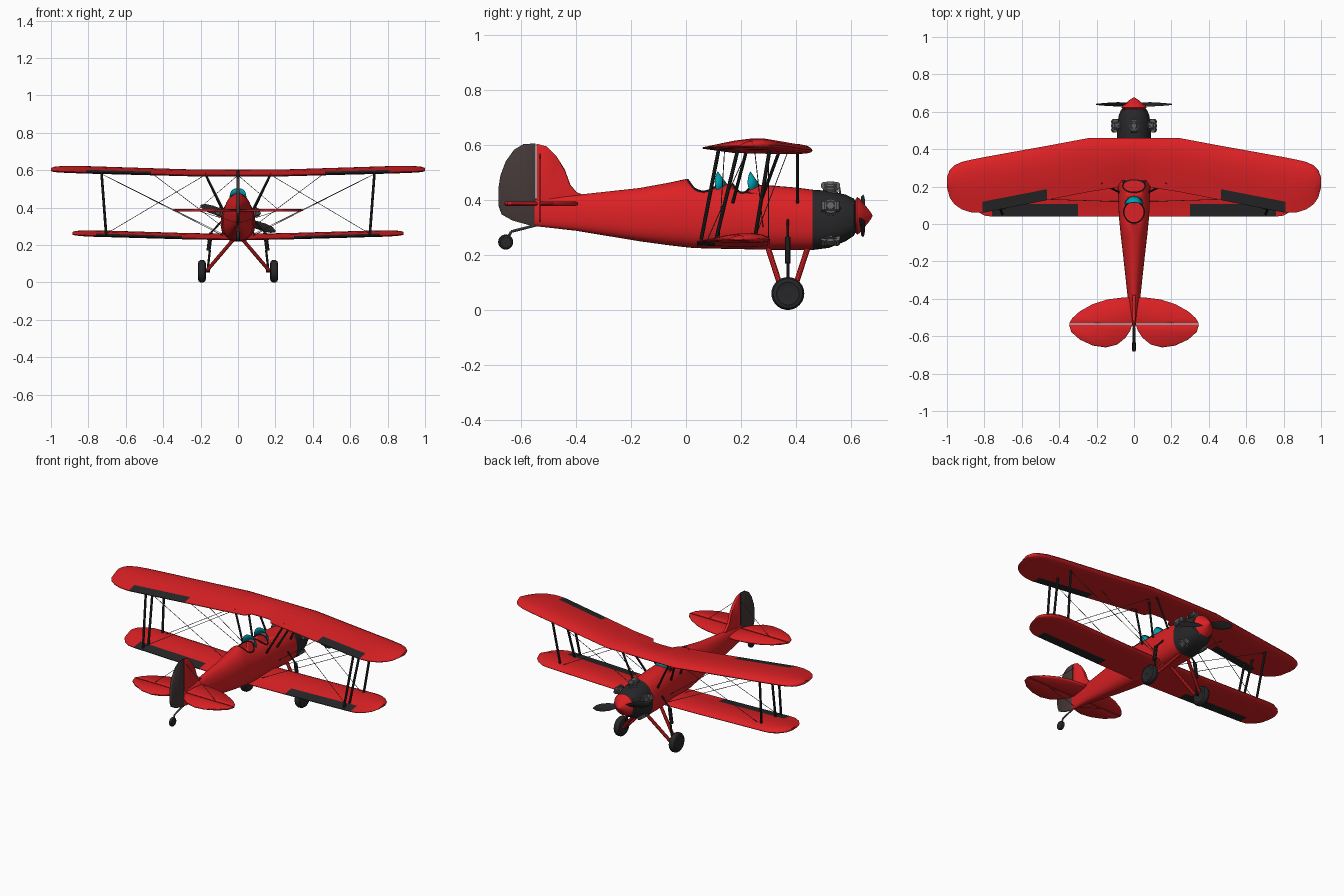
import bpy, bmesh, math
from mathutils import Vector, Matrix

if "Cube" in bpy.data.objects:
    bpy.data.objects.remove(bpy.data.objects["Cube"])

def mat(name, c):
    m = bpy.data.materials.new(name)
    m.diffuse_color = (*c, 1)
    m.use_nodes = True
    m.node_tree.nodes["Principled BSDF"].inputs["Base Color"].default_value = m.diffuse_color
    return m

RED, BLACK = mat("red", (.72, .015, .018)), mat("black", (.02, .02, .022))
RUST, TEAL = mat("dark_brown", (.06, .04, .04)), mat("teal", (.0, .36, .45))
GREY, STEEL = mat("grey", (.12, .12, .13)), mat("wire", (.08, .08, .08))

def finish(name, bm, *mats, angle=35, mirror=False):
    bmesh.ops.recalc_face_normals(bm, faces=bm.faces)
    me = bpy.data.meshes.new(name)
    bm.to_mesh(me)
    bm.free()
    ob = bpy.data.objects.new(name, me)
    bpy.context.collection.objects.link(ob)
    for m in mats:
        me.materials.append(m)
    if mirror:
        ob.modifiers.new("mirror", 'MIRROR')
    bpy.ops.object.select_all(action='DESELECT')
    bpy.context.view_layer.objects.active = ob
    ob.select_set(True)
    bpy.ops.object.shade_smooth_by_angle(angle=math.radians(angle))
    return ob

def loft(bm, rings, cap=True):
    vs = [[bm.verts.new(p) for p in r] for r in rings]
    n = len(vs[0])
    faces = [[bm.faces.new((a[i], a[(i+1) % n], b[(i+1) % n], b[i])) for i in range(n)]
             for a, b in zip(vs, vs[1:])]
    if cap:
        bm.faces.new(vs[0])
        bm.faces.new(vs[-1])
    return faces

def rod(bm, a, b, r1, r2=None, seg=10):
    a, b = Vector(a), Vector(b)
    d = b - a
    m = Matrix.Translation((a+b)/2) @ d.to_track_quat('Z', 'Y').to_matrix().to_4x4()
    bmesh.ops.create_cone(bm, cap_ends=True, segments=seg, radius1=r1,
                          radius2=r1 if r2 is None else r2, depth=d.length, matrix=m)

def rods(name, pairs, r, m, mirror=True, seg=10):
    bm = bmesh.new()
    for a, b in pairs:
        rod(bm, a, b, r, seg=seg)
    return finish(name, bm, m, mirror=mirror)

def plate(name, pts, t, axis, at, m, mirror=False):
    # flat outline with a thinner rim; axis 'x' takes (y, z), axis 'z' takes (x, y)
    put = (lambda p, h: (at+h, p[0], p[1])) if axis == 'x' else (lambda p, h: (p[0], p[1], at+h))
    c = Vector((sum(p[0] for p in pts), sum(p[1] for p in pts))) / len(pts)
    inner = [c + (Vector(p)-c)*.9 for p in pts]
    bm = bmesh.new()
    loft(bm, [[put(p, h) for p in o] for o, h in
              ((inner, -t), (pts, -t*.4), (pts, t*.4), (inner, t))])
    return finish(name, bm, m, mirror=mirror, angle=50)

# fuselage: stations are y, top z, bottom z, half width
BODY = [(-.55, .405, .305, .008), (-.4, .418, .288, .033), (-.17, .443, .25, .058),
        (-.06, .463, .235, .071), (0, .476, .228, .077), (.03, .46, .225, .08),
        (.15, .458, .222, .086), (.3, .453, .219, .09), (.4, .445, .218, .092), (.46, .437, .218, .091)]
COWL = [(.46, .437, .218, .091), (.52, .433, .226, .091), (.58, .419, .25, .082),
        (.61, .405, .27, .07), (.62, .39, .29, .052)]

def ring(y, top, bot, w, n=40):
    zc, out = (top+bot)/2 - .005, []
    for i in range(n):
        a = 2*math.pi*i/n
        c, s = math.cos(a), math.sin(a)
        e = 2/2.1 if s > 0 else 2/2.7
        out.append((w*math.copysign(abs(c)**e, c), y,
                    zc + ((top-zc) if s > 0 else (zc-bot))*math.copysign(abs(s)**e, s)))
    return out

def deck(x, y):
    # height of the upper fuselage surface
    for a, b in zip(BODY, BODY[1:]):
        if a[0] <= y <= b[0]:
            t = (y-a[0])/(b[0]-a[0])
            top, bot, w = (a[i]+(b[i]-a[i])*t for i in (1, 2, 3))
            zc = (top+bot)/2 - .005
            return zc + (top-zc)*max(0, 1-(abs(x)/w)**2.1)**(1/2.1)

bm = bmesh.new()
loft(bm, [ring(*s) for s in BODY])
body = finish("fuselage", bm, RED)
bm = bmesh.new()
loft(bm, [ring(*s) for s in COWL])
finish("engine_cowl", bm, BLACK)

# cockpits: opening, rim and windscreen
for name, yc, ry, rx in (("rear", .064, .058, .055), ("front", .205, .036, .06)):
    bm = bmesh.new()
    bmesh.ops.create_cone(bm, cap_ends=True, segments=32, radius1=1, radius2=1, depth=1,
                          matrix=Matrix.Translation((0, yc, .83)) @ Matrix.Diagonal((rx, ry, 1, 1)))
    cut = finish(name + "_cockpit_cutter", bm, BLACK)
    cut.hide_render = True
    cut.hide_set(True)
    b = body.modifiers.new(name, 'BOOLEAN')
    b.operation, b.solver, b.object = 'DIFFERENCE', 'EXACT', cut
    pts = [(rx*math.cos(a), yc+ry*math.sin(a)) for a in (math.pi*i/16 for i in range(33))]
    pts = [(x, y, deck(x, y)) for x, y in pts]
    rods(name + "_cockpit_rim", list(zip(pts, pts[1:])), .004, BLACK, mirror=False, seg=6)
    bm = bmesh.new()
    rows = []
    for i in range(13):
        a = math.radians(-80 + 160*i/12)
        x, y = .052*math.sin(a), yc+ry-.02+.05*math.cos(a)
        z = deck(x, y)
        rows.append([bm.verts.new((x, y, z-.004)),
                     bm.verts.new((x*.85, y-.036*math.cos(a), z+.003+(.5-z)*math.cos(a)**.5))])
    for p, q in zip(rows, rows[1:]):
        bm.faces.new((p[0], q[0], q[1], p[1]))
    ws = finish(name + "_windscreen", bm, TEAL)
    ws.modifiers.new("thick", 'SOLIDIFY').thickness = .003

# wings: stations are x, leading y, trailing y, bottom z, thickness
def wing(name, stations, hinge, ailerons):
    fr = [0, .03, .1, .22, .4, .6, hinge, 1]
    up = [.35, .62, .85, 1, .98, .8, .5, .2]
    lo = [.35, .15, .04, 0, 0, .02, .05, .1]
    loop = list(zip(fr, up)) + list(zip(fr, lo))[:0:-1]
    bm = bmesh.new()
    strips = loft(bm, [[(x, le+(te-le)*f, z+t*h) for f, h in loop] for x, le, te, z, t in stations])
    for strip, s in zip(strips, stations):
        if ailerons[0] <= s[0] < ailerons[1]:
            for i in (6, 7, 8):
                strip[i].material_index = 1
    bmesh.ops.delete(bm, geom=[f for f in bm.faces if all(abs(v.co.x) < 1e-6 for v in f.verts)],
                     context='FACES_ONLY')
    finish(name, bm, RED, BLACK, mirror=True, angle=40)

wing("upper_wing", [(0, .46, .235, .567, .036), (.065, .46, .232, .567, .036), (.09, .46, .195, .567, .037),
     (.24, .46, .172, .567, .037), (.465, .418, .128, .573, .038), (.81, .356, .06, .582, .04),
     (.87, .344, .062, .584, .039), (.92, .332, .078, .586, .037), (.96, .314, .105, .588, .033),
     (.985, .29, .14, .591, .027), (1, .25, .195, .595, .017)], .8, (.46, .8))
wing("lower_wing", [(0, .305, .04, .225, .034), (.3, .305, .04, .231, .034), (.76, .305, .04, .244, .035),
     (.8, .3, .045, .245, .034), (.84, .28, .068, .248, .03), (.87, .25, .105, .251, .024),
     (.885, .215, .15, .255, .015)], .75, (.29, .75))

# struts
rods("interplane_struts", [((.73, .12, .59), (.705, .055, .255)), ((.73, .19, .59), (.705, .11, .26)),
                           ((.73, .305, .59), (.705, .25, .26))], .007, BLACK)
rods("cabane_struts", [((.175, .405, .58), (.085, .405, .39)), ((.175, .34, .58), (.085, .27, .39)),
                       ((.175, .22, .58), (.08, .17, .39))], .006, BLACK)
# bracing wires
rods("wing_wires", [((.73, .3, .58), (.085, .3, .26)), ((.73, .14, .58), (.08, .12, .25)),
                    ((.705, .25, .26), (.175, .37, .575)), ((.705, .08, .26), (.175, .22, .575)),
                    ((.45, .25, .575), (.085, .28, .3))], .0016, STEEL, seg=5)
rods("tail_wires", [((.004, -.53, .57), (.22, -.53, .385)), ((.01, -.53, .32), (.22, -.53, .385))],
     .0014, STEEL, seg=5)

# tail surfaces
plate("fin", [(-.543, .604), (-.505, .594), (-.47, .558), (-.44, .51), (-.42, .455), (-.395, .425),
              (-.36, .41), (-.36, .37), (-.543, .33)], .008, 'x', 0, RED)
plate("rudder", [(-.547, .605), (-.59, .603), (-.625, .582), (-.655, .54), (-.674, .49), (-.682, .44),
                 (-.682, .38), (-.67, .347), (-.63, .325), (-.547, .302)], .008, 'x', 0, RUST)
plate("tailplane", [(0, -.392), (.06, -.393), (.14, -.403), (.22, -.428), (.29, -.467), (.33, -.503),
                    (.348, -.533), (0, -.533)], .008, 'z', .386, RED, True)
plate("elevator", [(.01, -.538), (.348, -.538), (.335, -.578), (.29, -.618), (.22, -.65), (.15, -.66),
                   (.09, -.645), (.045, -.608), (.02, -.57)], .008, 'z', .386, RED, True)

# radial engine: five finned cylinders with heads and pushrods
bm = bmesh.new()
C = Vector((0, .525, .342))
for k in range(5):
    a = math.radians(90 + 72*k)
    d, s, y = Vector((math.cos(a), 0, math.sin(a))), Vector((-math.sin(a), 0, math.cos(a))), Vector((0, 1, 0))
    rod(bm, C+d*.05, C+d*.115, .021, seg=16)
    for j in range(5):
        rod(bm, C+d*(.075+.009*j), C+d*(.079+.009*j), .027, seg=16)
    rod(bm, C+d*.108, C+d*.124, .024, .014, seg=16)
    for off in (-.022, .022):
        rod(bm, C+d*.11+y*off-s*.016, C+d*.11+y*off+s*.016, .014, seg=10)
    rod(bm, C+d*.06+y*.038, C+d*.112+y*.03, .004, seg=6)
finish("engine_cylinders", bm, GREY)

# spinner and propeller
bm = bmesh.new()
loft(bm, [[(r*math.cos(i*math.pi/14), y, .342+r*math.sin(i*math.pi/14)) for i in range(28)]
          for y, r in ((.615, .06), (.622, .068), (.632, .062), (.648, .042), (.663, .024), (.673, .01), (.677, .002))])
finish("spinner", bm, RED)
bm = bmesh.new()
for side in (0, math.pi):
    rot = Matrix.Translation((0, .64, .342)) @ Matrix.Rotation(.33+side, 4, 'Y')
    rings = []
    for x, w, tw in ((.01, .012, 50), (.05, .016, 40), (.1, .023, 28), (.15, .023, 20), (.19, .017, 14), (.212, .005, 10)):
        m = rot @ Matrix.Translation((x, 0, 0)) @ Matrix.Rotation(math.radians(tw), 4, 'X')
        rings.append([m @ Vector((0, .004*math.sin(i*math.pi/6), w*math.cos(i*math.pi/6))) for i in range(12)])
    loft(bm, rings)
finish("propeller", bm, BLACK)

# main gear
rods("gear_legs", [((.165, .35, .065), (.02, .295, .235)), ((.165, .39, .065), (.02, .445, .235))], .01, RED)
bm = bmesh.new()
rod(bm, (.162, .37, .07), (.15, .37, .175), .006)
rod(bm, (.158, .37, .17), (.145, .37, .265), .011)
rod(bm, (.145, .37, .265), (.085, .37, .33), .005)
rod(bm, (.15, .37, .062), (.215, .37, .062), .008)
finish("shock_struts", bm, BLACK, mirror=True)

def wheel(name, x, y, z, r, w, mirror):
    prof = [(-.5, .2), (-.42, .55), (-.5, .68), (-.42, .88), (-.2, .98), (.2, .98), (.42, .88), (.5, .68), (.42, .55), (.5, .2)]
    bm = bmesh.new()
    loft(bm, [[(x+w*h, y+r*q*math.cos(i*math.pi/16), z+r*q*math.sin(i*math.pi/16)) for i in range(32)]
              for h, q in prof])
    finish(name, bm, BLACK, mirror=mirror)

wheel("main_wheel", .193, .37, .06, .061, .042, True)
wheel("tail_wheel", 0, -.655, .247, .028, .02, False)
rods("tail_wheel_leg", [((0, -.53, .312), (0, -.635, .285)), ((0, -.635, .285), (0, -.655, .247))],
     .005, GREY, mirror=False)
